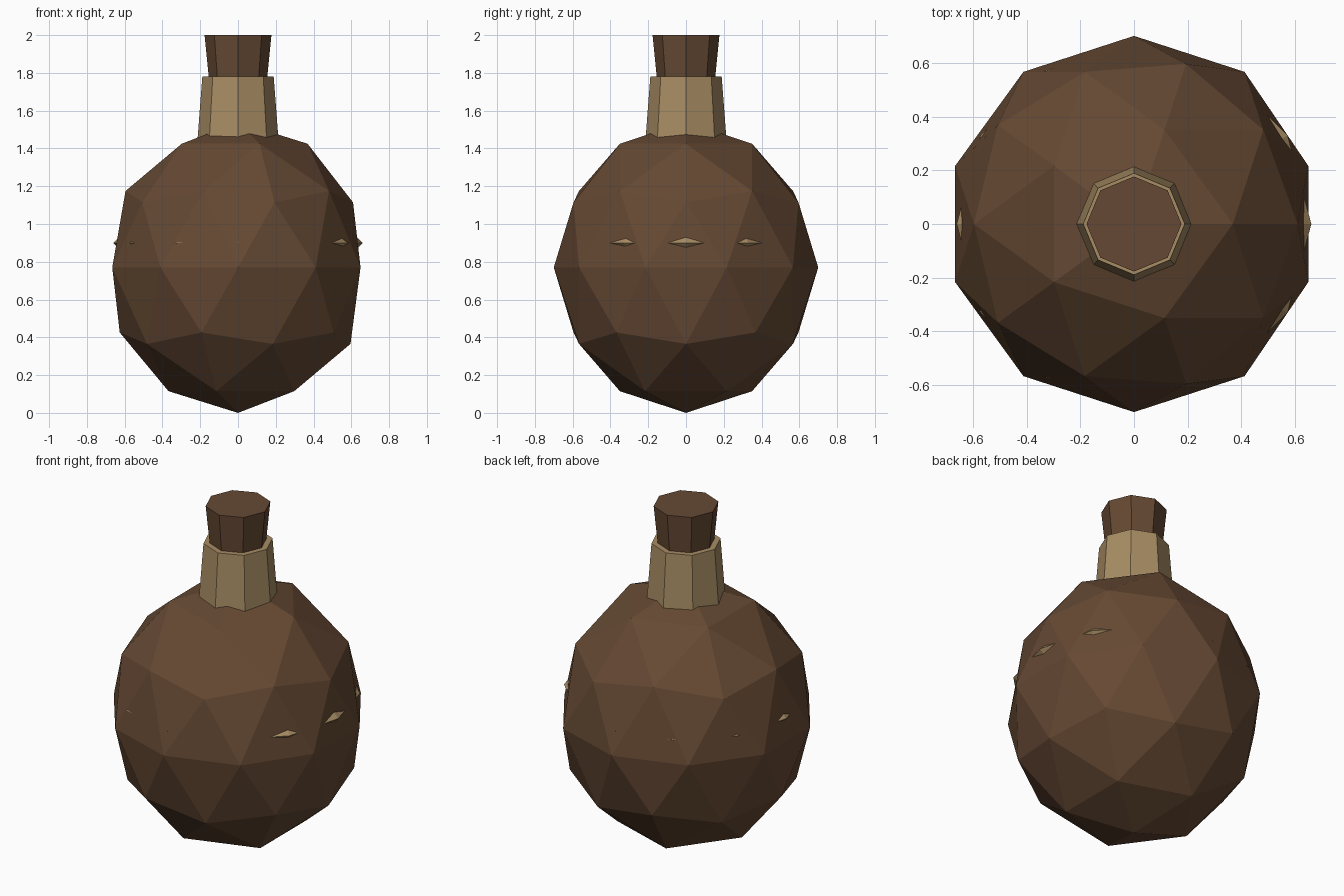
import bpy, bmesh, math
from mathutils import Matrix

if "Cube" in bpy.data.objects:
    bpy.data.objects.remove(bpy.data.objects["Cube"])


def material(name, rgb):
    m = bpy.data.materials.new(name)
    m.diffuse_color = (*rgb, 1)
    m.use_nodes = True
    m.node_tree.nodes["Principled BSDF"].inputs["Base Color"].default_value = m.diffuse_color
    return m


BROWN = material("dark_brown", (0.13, 0.066, 0.033))
TAN = material("tan", (0.39, 0.265, 0.127))


def finish(name, bm, mat):
    bmesh.ops.recalc_face_normals(bm, faces=bm.faces)
    me = bpy.data.meshes.new(name)
    bm.to_mesh(me)
    bm.free()
    me.materials.append(mat)
    ob = bpy.data.objects.new(name, me)
    bpy.context.collection.objects.link(ob)
    return ob


def tapered(name, z0, r0, z1, r1, mat):
    """Closed eight-sided tapered plug with corners on the axes."""
    bm = bmesh.new()
    rings = [[bm.verts.new((r * math.cos(i * math.pi / 4),
                            r * math.sin(i * math.pi / 4), z)) for i in range(8)]
             for z, r in ((z0, r0), (z1, r1))]
    for i in range(8):
        j = (i + 1) % 8
        bm.faces.new((rings[0][i], rings[0][j], rings[1][j], rings[1][i]))
    bm.faces.new(rings[0])
    bm.faces.new(rings[1])
    return finish(name, bm, mat)


# Faceted round body, slightly taller than wide and a little flattened on +x
bm = bmesh.new()
bmesh.ops.create_icosphere(bm, subdivisions=2, radius=0.7,
                           matrix=Matrix.Translation((0, 0, 0.77)) @ Matrix.Diagonal((1, 1, 1.1, 1)))
for v in bm.verts:
    if v.co.x > 0.6:
        v.co.x -= 0.017
finish("body", bm, BROWN)

# Thin band, mostly sunk in the body so only its corners show
bm = bmesh.new()
R, r, SEG = 0.62, 0.04, 12
loops = []
for i in range(SEG):
    a = i * math.tau / SEG
    loops.append([bm.verts.new(((R + r * math.cos(b)) * math.cos(a),
                                (R + r * math.cos(b)) * math.sin(a),
                                0.9 + r * math.sin(b)))
                  for b in (k * math.pi / 2 for k in range(4))])
for i in range(SEG):
    p, q = loops[i], loops[(i + 1) % SEG]
    for k in range(4):
        n = (k + 1) % 4
        bm.faces.new((p[k], q[k], q[n], p[n]))
finish("band", bm, TAN)

# Neck and stopper
tapered("neck", 1.36, 0.221, 1.78, 0.189, TAN)
tapered("stopper", 1.64, 0.141, 2.0, 0.177, BROWN)
